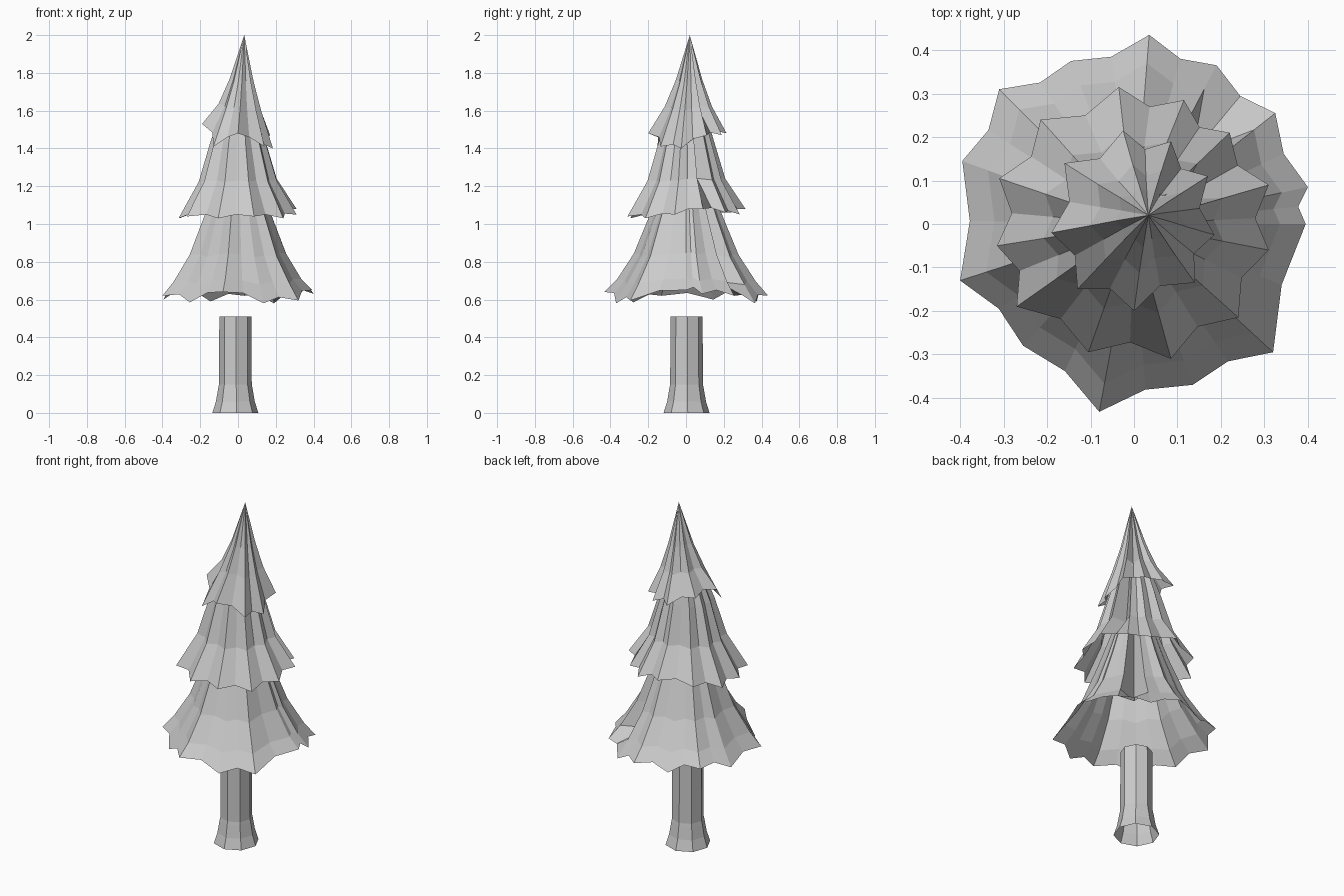
import bpy, bmesh, math
from mathutils import Vector

if "Cube" in bpy.data.objects:
    bpy.data.objects.remove(bpy.data.objects["Cube"])


def loft(name, rings, apex=None):
    """Skin a stack of equal-length rings (bottom to top), optionally closing to a point."""
    bm = bmesh.new()
    loops = [[bm.verts.new(p) for p in ring] for ring in rings]
    n = len(loops[0])
    for lo, hi in zip(loops, loops[1:]):
        for i in range(n):
            j = (i + 1) % n
            bm.faces.new((lo[i], lo[j], hi[j], hi[i]))
    if apex:
        tip = bm.verts.new(apex)
        for i in range(n):
            bm.faces.new((loops[-1][i], loops[-1][(i + 1) % n], tip))
    mesh = bpy.data.meshes.new(name)
    bm.to_mesh(mesh)
    bm.free()
    obj = bpy.data.objects.new(name, mesh)
    bpy.context.collection.objects.link(obj)
    return obj


def skirt(name, tips, fold, lift, crease, levels, apex=None):
    """Pleated open skirt: branch tips, folded valleys between them, narrowing upward.
    crease: index of the valley that folds in deeply above the rim.
    levels: (scale, z, shift toward the leaning apex)."""
    rim = []
    for i, t in enumerate(tips):
        a, b = Vector(t), Vector(tips[(i + 1) % len(tips)])
        m = (a + b) / 2
        rim += [a, Vector((m.x * fold, m.y * fold, m.z + lift))]
    rings = [rim]
    for s, z, k in levels:
        ring = []
        for i, p in enumerate(rim):
            q = s * (0.65 if i == crease * 2 + 1 else 1.0)
            ring.append((p.x * q + 0.03 * k, p.y * q + 0.02 * k,
                         z + (p.z - rim[0].z) * s * 0.5))
        rings.append(ring)
    return loft(name, rings, apex)


# Trunk: octagonal open tube with a flared foot
trunk_rings = []
for r, z in [(0.122, 0.0), (0.103, 0.06), (0.091, 0.13), (0.087, 0.15), (0.085, 0.51)]:
    trunk_rings.append([(-0.014 + r * math.cos(math.radians(3 + 45 * i)),
                         0.003 + r * math.sin(math.radians(3 + 45 * i)), z)
                        for i in range(8)])
loft("trunk", trunk_rings)

# Lower foliage
skirt("lower_foliage", [
    (0.40, 0.085, 0.63), (0.325, 0.255, 0.62), (0.19, 0.365, 0.58),
    (0.035, 0.435, 0.62), (-0.145, 0.375, 0.59), (-0.31, 0.31, 0.63),
    (-0.395, 0.145, 0.60), (-0.40, -0.13, 0.62), (-0.255, -0.28, 0.585),
    (-0.08, -0.432, 0.64), (0.135, -0.37, 0.58), (0.32, -0.295, 0.595),
    (0.395, -0.0, 0.65)], 0.95, 0.025, 1,
    [(0.85, 0.70, 0), (0.64, 0.84, 0), (0.44, 1.05, 0), (0.27, 1.25, 0)])

# Middle foliage
skirt("middle_foliage", [
    (0.31, 0.09, 1.08), (0.22, 0.21, 1.06), (0.115, 0.285, 1.05),
    (-0.035, 0.315, 1.08), (-0.215, 0.24, 1.06), (-0.31, 0.105, 1.03),
    (-0.315, -0.05, 1.03), (-0.27, -0.19, 1.04), (-0.105, -0.295, 1.03),
    (0.085, -0.31, 1.04), (0.24, -0.215, 1.03), (0.31, -0.06, 1.05)], 0.90, 0.015, 0,
    [(0.66, 1.24, 0), (0.46, 1.45, 0), (0.28, 1.62, 0.3)])

# Top foliage, ending in a slightly leaning point
skirt("top_foliage", [
    (0.17, 0.11, 1.47), (0.085, 0.19, 1.47), (-0.025, 0.215, 1.48),
    (-0.16, 0.14, 1.53), (-0.19, -0.02, 1.53), (-0.13, -0.15, 1.41),
    (0.0, -0.20, 1.48), (0.14, -0.135, 1.41), (0.185, -0.025, 1.40)], 0.85, 0.015, 0,
    [(0.60, 1.62, 0.4), (0.34, 1.76, 0.7)], apex=(0.033, 0.02, 2.0))
